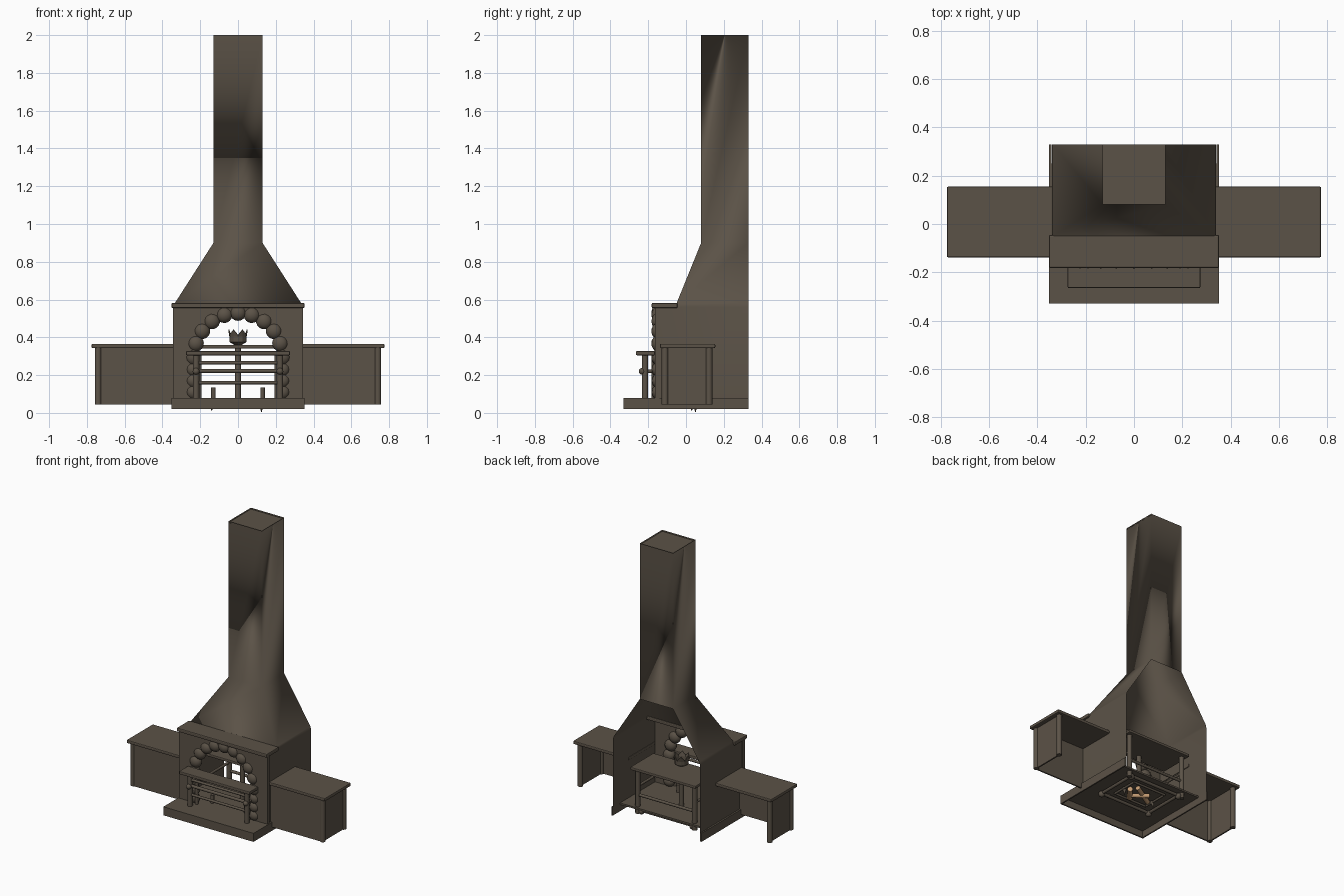
import bpy, bmesh, math
from mathutils import Vector

if "Cube" in bpy.data.objects:
    bpy.data.objects.remove(bpy.data.objects["Cube"])


def material(name, color):
    m = bpy.data.materials.new(name)
    m.use_nodes = True
    m.diffuse_color = (*color, 1)
    m.node_tree.nodes["Principled BSDF"].inputs["Base Color"].default_value = (*color, 1)
    return m


STONE = material("dark brown stone", (0.105, 0.085, 0.063))
WOOD = material("tan firewood", (0.55, 0.33, 0.17))


def finish(name, bm, mat=STONE, smooth=False, thickness=0):
    bmesh.ops.recalc_face_normals(bm, faces=bm.faces)
    mesh = bpy.data.meshes.new(name)
    bm.to_mesh(mesh)
    bm.free()
    ob = bpy.data.objects.new(name, mesh)
    bpy.context.collection.objects.link(ob)
    mesh.materials.append(mat)
    if smooth:
        bpy.ops.object.select_all(action="DESELECT")
        ob.select_set(True)
        bpy.context.view_layer.objects.active = ob
        bpy.ops.object.shade_smooth_by_angle(angle=math.radians(50))
    if thickness:
        mod = ob.modifiers.new("thickness", "SOLIDIFY")
        mod.thickness = thickness
    return ob


def box(name, x, y, z, bevel=0.0):
    bm = bmesh.new()
    bmesh.ops.create_cube(bm, size=1)
    for v in bm.verts:
        v.co = [a + (b - a) * (c + 0.5) for (a, b), c in zip((x, y, z), v.co)]
    if bevel:
        bmesh.ops.bevel(bm, geom=bm.edges[:], offset=bevel, segments=2, affect="EDGES", profile=0.5)
    return finish(name, bm)


def rod(name, a, b, r, mat=STONE, r2=None):
    a, b = Vector(a), Vector(b)
    bm = bmesh.new()
    bmesh.ops.create_cone(bm, cap_ends=True, segments=12, radius1=r,
                          radius2=r if r2 is None else r2, depth=(b - a).length)
    bmesh.ops.rotate(bm, verts=bm.verts, matrix=(b - a).to_track_quat("Z", "Y").to_matrix())
    bmesh.ops.translate(bm, verts=bm.verts, vec=(a + b) / 2)
    return finish(name, bm, mat, True)


def ball(name, p, r, scale=(1, 1, 1), tilt=0):
    bm = bmesh.new()
    bmesh.ops.create_uvsphere(bm, u_segments=12, v_segments=8, radius=r)
    bmesh.ops.scale(bm, verts=bm.verts, vec=scale)
    ob = finish(name, bm, STONE, True)
    ob.location = p
    ob.rotation_euler.y = tilt
    return ob


# Hood shell: side walls, sloped skirt and chimney, with the back open below the chimney
bm = bmesh.new()
BACK = 0.33
levels = [(0.03, 0.34, -0.16), (0.56, 0.34, -0.16), (0.58, 0.335, -0.05),
          (0.9, 0.13, 0.08), (2.0, 0.13, 0.08)]
rings = [[bm.verts.new(p) for p in ((-w, BACK, z), (-w, f, z), (w, f, z), (w, BACK, z))]
         for z, w, f in levels]
for i, (lo, hi) in enumerate(zip(rings, rings[1:])):
    sides = [0, 2] if i == 0 else [0, 1, 2] if i < 3 else [0, 1, 2, 3]
    for s in sides:
        t = (s + 1) % 4
        bm.faces.new((lo[s], lo[t], hi[t], hi[s]))
cap = bm.faces.new(rings[-1])
bmesh.ops.inset_individual(bm, faces=[cap], thickness=0.045)
bmesh.ops.translate(bm, verts=cap.verts, vec=(0, 0, -0.01))
hood = finish("chimney_hood", bm)
for poly in hood.data.polygons:
    poly.use_smooth = poly.normal.z < 0.9

# Front wall with arched opening
R, SPRING, FLOOR = 0.225, 0.295, 0.08
outline = [(-0.345, FLOOR), (-0.345, 0.56), (0.345, 0.56), (0.345, FLOOR), (R, FLOOR)]
outline += [(R * math.cos(math.pi * i / 20), SPRING + R * math.sin(math.pi * i / 20)) for i in range(21)]
outline += [(-R, FLOOR)]
bm = bmesh.new()
face = bm.faces.new([bm.verts.new((x, -0.165, z)) for x, z in outline])
out = bmesh.ops.extrude_face_region(bm, geom=[face])
bmesh.ops.translate(bm, vec=(0, 0.025, 0),
                    verts=[v for v in out["geom"] if isinstance(v, bmesh.types.BMVert)])
finish("front_wall", bm)

# Rounded stones around the arch and down its jambs
RS = 0.235
for i in range(11):
    a = math.pi * i / 10
    ball("arch_stone", (RS * math.cos(a), -0.15, SPRING + RS * math.sin(a)), 0.045,
         (0.95, 0.75, 0.95), -a)
for side in (-1, 1):
    for i in range(4):
        ball("jamb_stone", (side * RS, -0.15, 0.11 + i * 0.06), 0.04, (1, 0.8, 0.95))

# Mantel shelf and plinth, hollow underneath
box("mantel_shelf", (-0.352, 0.352), (-0.182, -0.045), (0.555, 0.582), 0.006)
box("plinth_top", (-0.352, 0.352), (-0.33, 0.25), (0.068, 0.08))
box("plinth_front", (-0.352, 0.352), (-0.33, -0.32), (0.02, 0.075))
for side in (-1, 1):
    edge = sorted((side * 0.342, side * 0.352))
    box("plinth_side", edge, (-0.33, BACK), (0.02, 0.08))

# Side benches: slab, front and end panels, corner posts, open back
for side in (-1, 1):
    def span(a, b):
        return sorted((side * a, side * b))
    box("bench_top", span(0.335, 0.775), (-0.138, 0.155), (0.343, 0.366), 0.006)
    box("bench_front_panel", span(0.34, 0.745), (-0.122, -0.112), (0.045, 0.345))
    box("bench_end_panel", span(0.735, 0.745), (-0.115, 0.125), (0.045, 0.345))
    for y in (-0.111, 0.122):
        rod("bench_post", (side * 0.74, y, 0.045), (side * 0.74, y, 0.345), 0.018)

# Fire grate: posts, shelves and rails
FRONT_Y, REAR_Y, PX = -0.217, 0.22, 0.222
for side in (-1, 1):
    x = side * PX
    rod("front_grate_post", (x, FRONT_Y, 0.075), (x, FRONT_Y, 0.31), 0.017)
    rod("rear_grate_post", (x, REAR_Y, 0.03), (x, REAR_Y, 0.345), 0.017)
    rod("inner_grate_post", (x * 0.92, -0.17, 0.075), (x * 0.92, -0.17, 0.31), 0.012)
    ball("post_knob", (x, FRONT_Y - 0.015, 0.22), 0.018)
    rod("side_rail", (x, FRONT_Y, 0.22), (x, REAR_Y, 0.22), 0.009)
box("front_grate_shelf", (-0.275, 0.275), (-0.265, -0.165), (0.305, 0.327), 0.005)
box("rear_grate_shelf", (-0.255, 0.255), (0.0, 0.26), (0.34, 0.36), 0.005)
for z, r in ((0.265, 0.009), (0.222, 0.011), (0.16, 0.009)):
    rod("front_rail", (-PX, FRONT_Y, z), (PX, FRONT_Y, z), r)
rod("rear_rail", (-PX, REAR_Y, 0.16), (PX, REAR_Y, 0.16), 0.01)
for x in (-0.13, 0.13):
    rod("andiron", (x, -0.1, 0.05), (x, -0.1, 0.135), 0.012)

# Under-floor frame with knobs at the corners
corners = [(-0.2, -0.09), (0.2, -0.09), (0.2, 0.21), (-0.2, 0.21)]
for i, (x, y) in enumerate(corners):
    x2, y2 = corners[(i + 1) % 4]
    rod("fire_frame_bar", (x, y, 0.05), (x2, y2, 0.05), 0.011)
    rod("fire_frame_inner_bar", (x * 0.65, y * 0.65 + 0.02, 0.052),
        (x2 * 0.65, y2 * 0.65 + 0.02, 0.052), 0.008)
    ball("fire_frame_foot", (x, y, 0.045), 0.022)

# Firewood
logs = [((-0.1, 0.02, 0.045), (0.06, 0.11, 0.055), 0.016),
        ((0.02, -0.02, 0.05), (0.1, 0.08, 0.045), 0.018),
        ((-0.05, 0.1, 0.04), (0.05, 0.01, 0.045), 0.014)]
for a, b, r in logs:
    rod("firewood_log", a, b, r, WOOD)
rod("ember_spike", (-0.13, 0.03, 0.06), (-0.14, 0.03, 0.012), 0.015, STONE, 0.002)
rod("ember_spike", (0.12, 0.05, 0.06), (0.125, 0.05, 0.005), 0.015, STONE, 0.002)

# Central stem with a toothed cup
CY = 0.05
rod("cup_stem", (0, CY, 0.07), (0, CY, 0.38), 0.016)
bm = bmesh.new()
N = 12
profile = [(0.02, 0.36), (0.045, 0.375), (0.046, 0.405), (0.052, 0.44)]
rows = []
for k, (r, z) in enumerate(profile):
    rows.append([bm.verts.new((r * math.cos(math.tau * i / N), CY + r * math.sin(math.tau * i / N),
                               z - (0.028 if k == 3 and i % 2 else 0))) for i in range(N)])
bm.faces.new(rows[0])
for lo, hi in zip(rows, rows[1:]):
    for i in range(N):
        j = (i + 1) % N
        bm.faces.new((lo[i], lo[j], hi[j], hi[i]))
finish("toothed_cup", bm, thickness=0.006)
